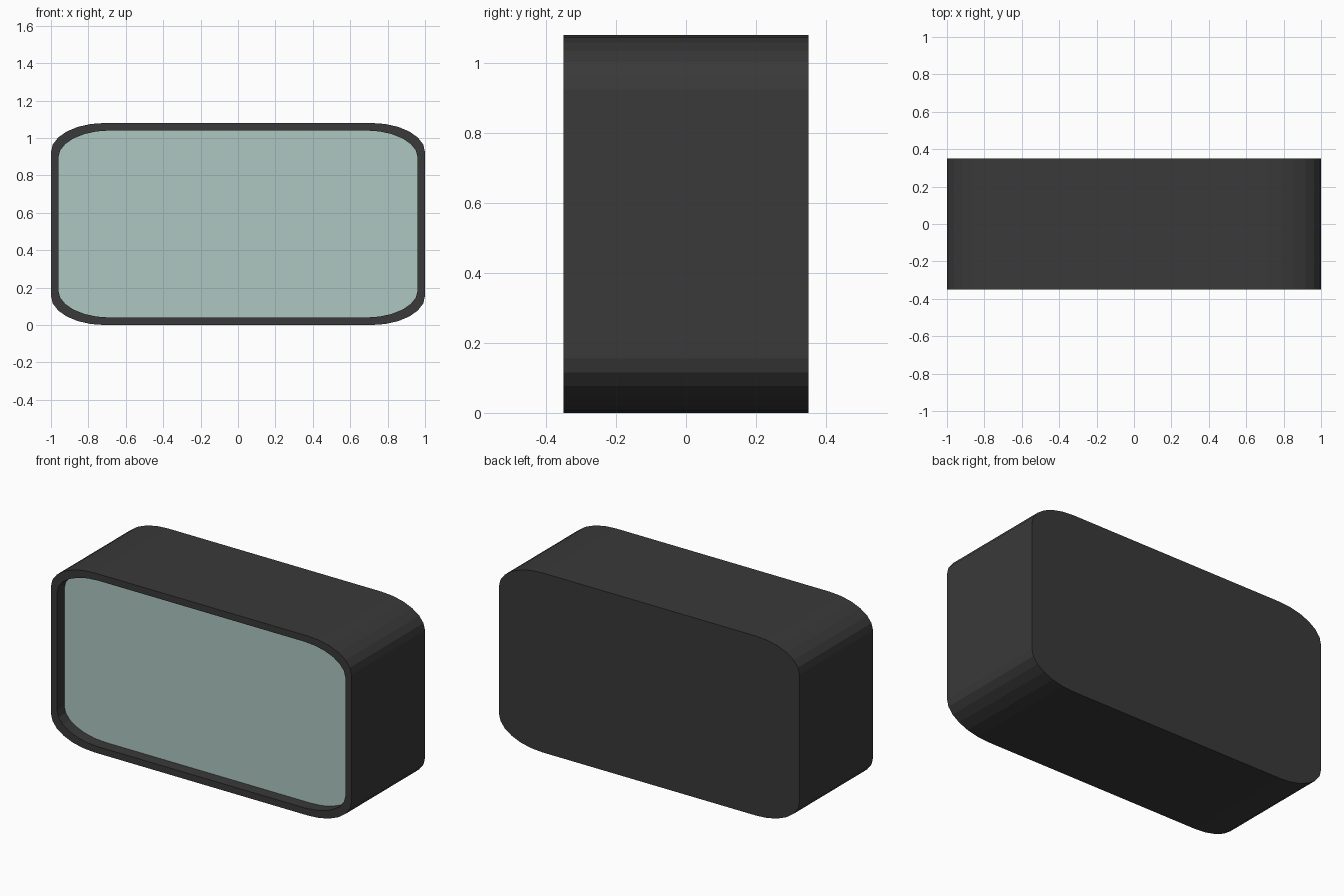
import bpy, bmesh, math

if "Cube" in bpy.data.objects:
    bpy.data.objects.remove(bpy.data.objects["Cube"])

W, H, D = 2.0, 1.08, 0.70      # overall size
RIM, RECESS = 0.04, 0.07       # rim width and depth of the front panel
RX, RZ, SEG = 0.287, 0.155, 6  # elliptical corners


def outline(sx=1.0, sz=1.0):
    """Rounded rectangle in x/z, scaled about the centre."""
    pts = []
    for q in range(4):
        for i in range(SEG + 1):
            a = math.radians(90 * q + 90 * i / SEG)
            cx = (W / 2 - RX) * (1 if q in (0, 3) else -1)
            cz = (H / 2 - RZ) * (1 if q in (0, 1) else -1)
            pts.append(((cx + RX * math.cos(a)) * sx,
                        H / 2 + (cz + RZ * math.sin(a)) * sz))
    return pts


def ring(bm, pts, y):
    return [bm.verts.new((x, y, z)) for x, z in pts]


def bridge(bm, a, b):
    n = len(a)
    for i in range(n):
        j = (i + 1) % n
        bm.faces.new((a[i], a[j], b[j], b[i]))


def finish(bm, name, color):
    mesh = bpy.data.meshes.new(name)
    bm.to_mesh(mesh)
    bm.free()
    obj = bpy.data.objects.new(name, mesh)
    bpy.context.collection.objects.link(obj)
    mat = bpy.data.materials.new(name + "_color")
    mat.diffuse_color = color
    mat.use_nodes = True
    mat.node_tree.nodes["Principled BSDF"].inputs["Base Color"].default_value = mat.diffuse_color
    mesh.materials.append(mat)
    return obj


outer = outline()
inner = outline((W - 2 * RIM) / W, (H - 2 * RIM) / H)
front = -D / 2
panel_y = front + RECESS

# Casing: closed back, outer wall, front rim and recess wall
bm = bmesh.new()
rings = [ring(bm, outer, D / 2), ring(bm, outer, front),
         ring(bm, inner, front), ring(bm, inner, panel_y)]
for a, b in zip(rings, rings[1:]):
    bridge(bm, a, b)
bm.faces.new(rings[0])
bmesh.ops.recalc_face_normals(bm, faces=bm.faces)
# the outer wall must point away from the centre
wall = max(bm.faces, key=lambda f: f.calc_center_median().x)
wall.normal_update()
if wall.normal.x < 0:
    bmesh.ops.reverse_faces(bm, faces=bm.faces)
finish(bm, "casing", (0.042, 0.041, 0.041, 1))

# Pale green front panel, set back inside the rim
bm = bmesh.new()
face = bm.faces.new(ring(bm, inner, panel_y))
face.normal_update()
if face.normal.y > 0:
    face.normal_flip()
finish(bm, "front_panel", (0.42, 0.57, 0.53, 1))
